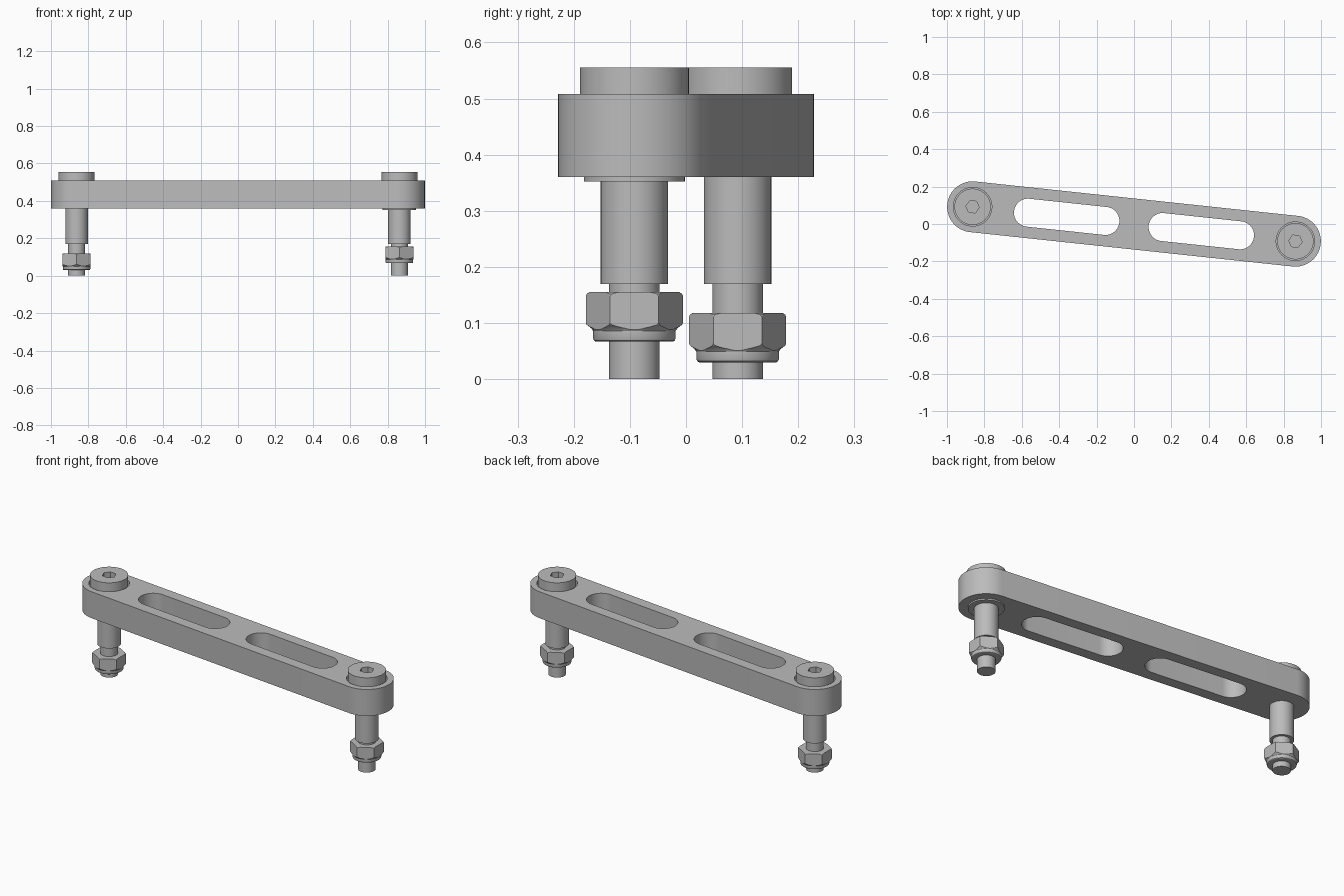
import bpy, bmesh, math
from mathutils import Matrix, Vector

cube = bpy.data.objects.get("Cube")
if cube:
    bpy.data.objects.remove(cube, do_unlink=True)

steel = bpy.data.materials.new("grey_steel")
steel.use_nodes = True
GREY = (0.5, 0.5, 0.5, 1)
steel.diffuse_color = GREY
steel.node_tree.nodes["Principled BSDF"].inputs["Base Color"].default_value = GREY

PIVOT = Vector((0.863, -0.092, 0))
TILT = math.atan2(PIVOT.y, PIVOT.x)
REACH = PIVOT.length
SEG = 64


def make_object(name, bm, matrix=None):
    bmesh.ops.recalc_face_normals(bm, faces=bm.faces)
    mesh = bpy.data.meshes.new(name)
    bm.to_mesh(mesh)
    bm.free()
    if matrix:
        mesh.transform(matrix)
    mesh.materials.append(steel)
    obj = bpy.data.objects.new(name, mesh)
    bpy.context.collection.objects.link(obj)
    return obj


def prism(name, outline, z0, z1, matrix=None):
    """Extrude a flat outline between two heights."""
    bm = bmesh.new()
    face = bm.faces.new([bm.verts.new((x, y, z0)) for x, y in outline])
    ext = bmesh.ops.extrude_face_region(bm, geom=[face])
    top = [g for g in ext["geom"] if isinstance(g, bmesh.types.BMVert)]
    bmesh.ops.translate(bm, verts=top, vec=(0, 0, z1 - z0))
    return make_object(name, bm, matrix)


def lathe(name, profile, matrix=None):
    """Stack rings of (radius, height) and cap both ends."""
    bm = bmesh.new()
    rings = [[bm.verts.new((x, y, z)) for x, y in circle(r, SEG)] for r, z in profile]
    for a, b in zip(rings, rings[1:]):
        for i in range(SEG):
            j = (i + 1) % SEG
            bm.faces.new((a[i], a[j], b[j], b[i]))
    bm.faces.new(rings[0][::-1])
    bm.faces.new(rings[-1])
    return make_object(name, bm, matrix)


def circle(r, n, start=0.0):
    return [(r * math.cos(start + math.tau * i / n), r * math.sin(start + math.tau * i / n))
            for i in range(n)]


def stadium(cx, half, r, n=32):
    """Outline of a bar with round ends."""
    points = []
    for side in (1, -1):
        for i in range(n + 1):
            a = math.pi * (i / n - 0.5) + (0 if side > 0 else math.pi)
            points.append((cx + side * half + r * math.cos(a), r * math.sin(a)))
    return points


def boolean(obj, tool, operation="DIFFERENCE"):
    mod = obj.modifiers.new("cut", "BOOLEAN")
    mod.operation = operation
    mod.solver = "EXACT"
    mod.object = tool
    bpy.context.view_layer.objects.active = obj
    bpy.ops.object.modifier_apply(modifier=mod.name)
    bpy.data.objects.remove(tool, do_unlink=True)


# Link arm with two slots and a counterbore at each end
tilt = Matrix.Rotation(TILT, 4, "Z")
parts = []
arm = prism("link_arm", stadium(0, REACH, 0.136), 0.36, 0.508, tilt)
for side in (1, -1):
    boolean(arm, prism("slot_cutter", stadium(side * 0.362, 0.208, 0.075), 0.3, 0.6, tilt))
    place = Matrix.Translation(PIVOT * side)
    boolean(arm, lathe("bore_cutter", [(0.103, 0.46), (0.103, 0.6)], place))
parts.append(arm)

# Pivot bolt at each end: cap, bush, shank and locking nut
for label, side, nut_z in (("left", 1, 0.067), ("right", -1, 0.03)):
    place = Matrix.Translation(PIVOT * side)

    cap = lathe("cap_" + label, [(0.097, 0.455), (0.097, 0.555)], place)
    boolean(cap, prism("socket_cutter", circle(0.036, 6, TILT), 0.52, 0.6, place))

    bush = lathe("bush_" + label, [(0.06, 0.17), (0.06, 0.37)], place)
    shank = lathe("shank_" + label, [(0.045, 0), (0.045, 0.18)], place)

    at_nut = place @ Matrix.Translation((0, 0, nut_z))
    nut = prism("lock_nut_" + label, circle(0.0865, 6, math.pi / 2), -0.01, 0.1, at_nut)
    turned = [(0.069, 0), (0.072, 0.002), (0.0735, 0.006), (0.0735, 0.019), (0.077, 0.024),
              (0.085, 0.030), (0.0868, 0.034), (0.0868, 0.080), (0.085, 0.085), (0.080, 0.088)]
    boolean(nut, lathe("nut_turning", turned, at_nut), "INTERSECT")
    parts += [cap, bush, shank, nut]

# Thin spacer under the left end
parts.append(lathe("spacer_washer", [(0.09, 0.352), (0.09, 0.37)], Matrix.Translation(PIVOT)))

# Smooth round walls, keep edges crisp
bpy.ops.object.select_all(action="DESELECT")
for obj in parts:
    obj.select_set(True)
bpy.context.view_layer.objects.active = arm
bpy.ops.object.shade_smooth_by_angle(angle=math.radians(25))
